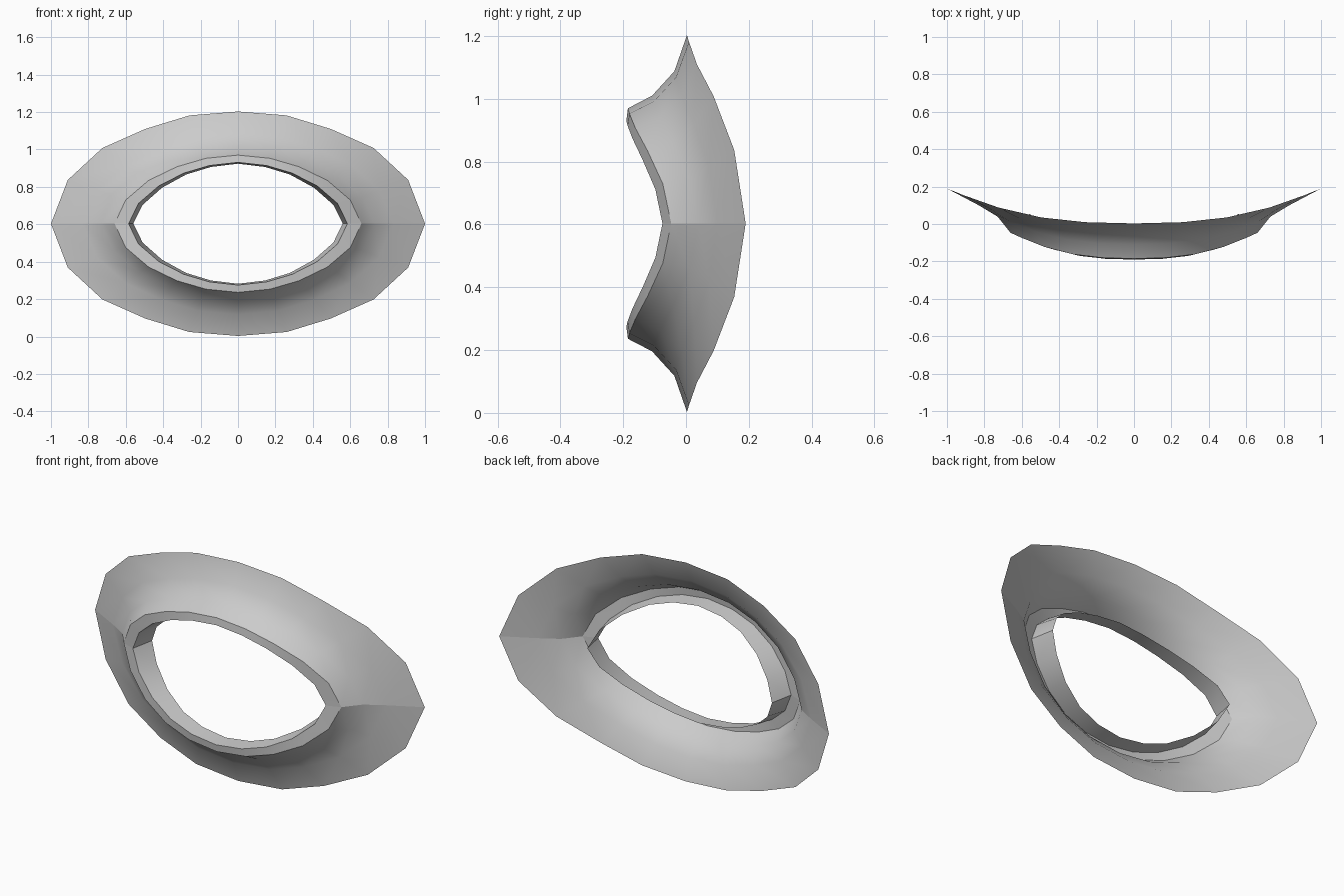
import bpy, bmesh, math

if "Cube" in bpy.data.objects:
    bpy.data.objects.remove(bpy.data.objects["Cube"])

CZ = 0.603  # height of the horizontal seam

# Shared arc shape, from the middle of the arch to the corner
ARC_X = (0, .26, .495, .725, .91, 1)
ARC_Y = (0, .035, .17, .455, .805, 1)
ARC_Z_OUT = (1, .965, .845, .675, .39, 0)
ARC_Z_IN = (1, .945, .82, .60, .315, 0)

# Rings from outer edge to inner lip:
# half width, half height, y at middle, y at corner, blend of arc shape
RINGS = [
    (1.00, .600, .003, .190, 0.0),
    (.830, .485, -.037, .100, 0.3),
    (.730, .407, -.108, .040, 0.5),
    (.660, .367, -.185, -.047, 0.6),
    (.585, .328, -.190, -.075, 0.8),
    (.560, .321, -.105, .055, 1.0),
]


def arch(ring):
    """Points of one upper arch, left corner to right corner."""
    w, h, ym, yc, t = ring
    pts = []
    for i in range(-5, 6):
        k = abs(i)
        z = ARC_Z_OUT[k] * (1 - t) + ARC_Z_IN[k] * t
        x = math.copysign(ARC_X[k] * w, i)
        pts.append((x, ym + (yc - ym) * ARC_Y[k], h * z))
    return pts


# Upper half of the rim, lofted through the rings
bm = bmesh.new()
rows = [[bm.verts.new(p) for p in arch(r)] for r in RINGS]
for a, b in zip(rows, rows[1:]):
    for i in range(10):
        bm.faces.new((a[i], b[i], b[i + 1], a[i + 1]))
mesh = bpy.data.meshes.new("eye_opening_rim")
bm.to_mesh(mesh)
bm.free()

rim = bpy.data.objects.new("eye_opening_rim", mesh)
rim.location.z = CZ
bpy.context.collection.objects.link(rim)
bpy.context.view_layer.objects.active = rim
rim.select_set(True)

# Lower half mirrored, left unwelded so the corner seam stays crisp
mod = rim.modifiers.new("lower_half", 'MIRROR')
mod.use_axis = (False, False, True)
mod.use_mirror_merge = False
bpy.ops.object.modifier_apply(modifier=mod.name)
bpy.ops.object.shade_smooth_by_angle(angle=math.radians(25))
